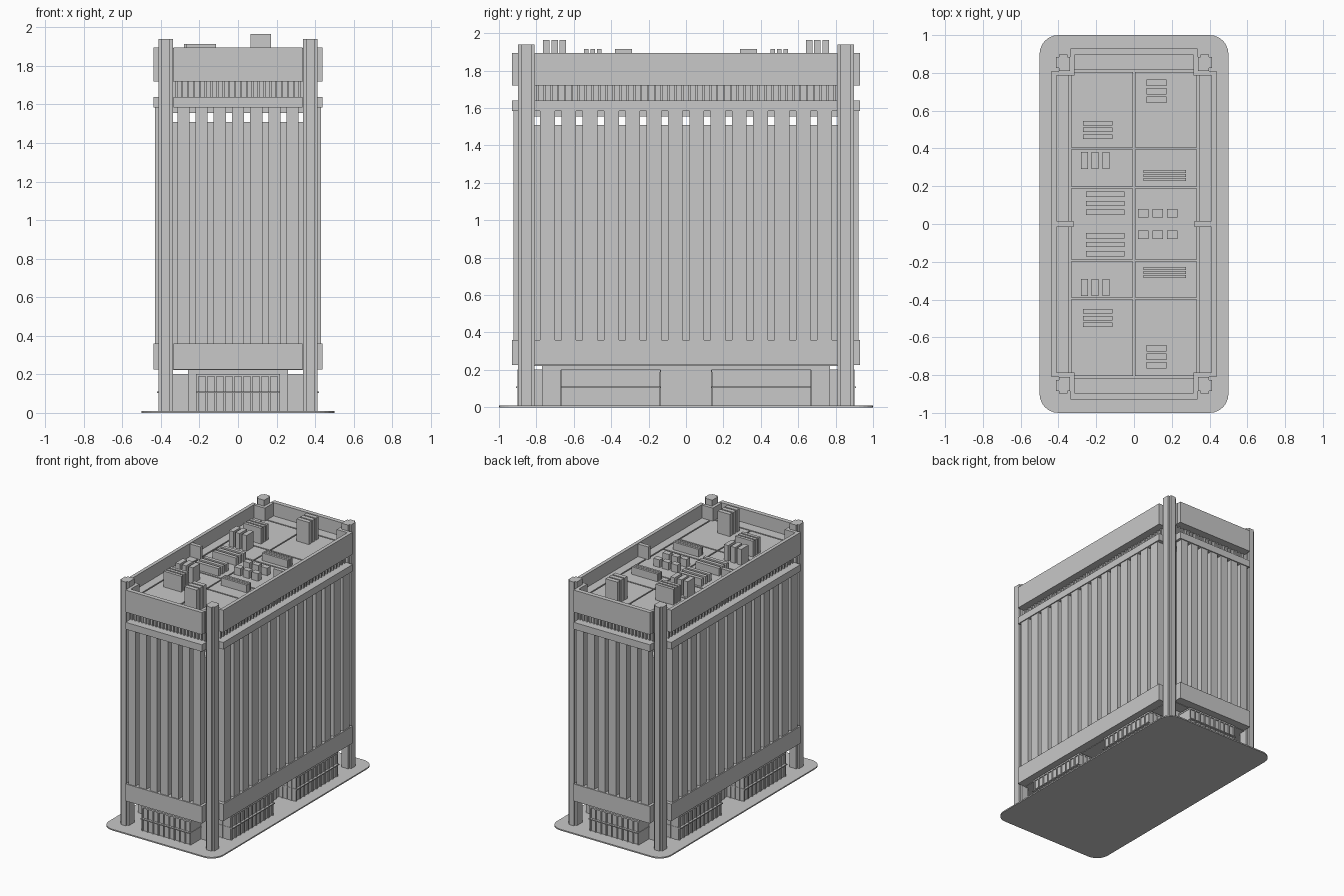
import bpy, bmesh, math

if "Cube" in bpy.data.objects:
    bpy.data.objects.remove(bpy.data.objects["Cube"])

grey = bpy.data.materials.new("concrete grey")
grey.diffuse_color = (0.58, 0.58, 0.58, 1)
grey.use_nodes = True
grey.node_tree.nodes["Principled BSDF"].inputs["Base Color"].default_value = grey.diffuse_color


def finish(name, bm):
    bmesh.ops.recalc_face_normals(bm, faces=bm.faces)
    me = bpy.data.meshes.new(name)
    bm.to_mesh(me)
    bm.free()
    me.materials.append(grey)
    ob = bpy.data.objects.new(name, me)
    bpy.context.collection.objects.link(ob)
    return ob


def boxes(name, items):
    """One object from boxes given as (x0, x1, y0, y1, z0, z1)."""
    bm = bmesh.new()
    for x0, x1, y0, y1, z0, z1 in items:
        vs = bmesh.ops.create_cube(bm, size=1)["verts"]
        for v in vs:
            v.co = (x0 + (v.co.x + .5) * (x1 - x0),
                    y0 + (v.co.y + .5) * (y1 - y0),
                    z0 + (v.co.z + .5) * (z1 - z0))
    return finish(name, bm)


def prism(name, outlines, z0, z1):
    bm = bmesh.new()
    for pts in outlines:
        f = bm.faces.new([bm.verts.new((x, y, z0)) for x, y in pts])
        top = bmesh.ops.extrude_face_region(bm, geom=[f])["geom"]
        bmesh.ops.translate(bm, vec=(0, 0, z1 - z0),
                            verts=[g for g in top if isinstance(g, bmesh.types.BMVert)])
    return finish(name, bm)


def ends(x0, x1, d0, d1, z0, z1):
    """Matching boxes on the front and back."""
    return [(x0, x1, -d1, -d0, z0, z1), (x0, x1, d0, d1, z0, z1)]


def sides(y0, y1, d0, d1, z0, z1):
    """Matching boxes on the left and right."""
    return [(-d1, -d0, y0, y1, z0, z1), (d0, d1, y0, y1, z0, z1)]


def mirror_y(items):
    return items + [(a, b, -d, -c, e, f) for a, b, c, d, e, f in items]


def spread(a, b, n):
    return [a + (b - a) * i / (n - 1) for i in range(n)]


X, Y = 0.335, 0.81   # clear half widths between the corner columns

# rounded ground plate
outline = []
for cx, cy, a0 in ((.4, .9, 0), (-.4, .9, 90), (-.4, -.9, 180), (.4, -.9, 270)):
    for i in range(7):
        a = math.radians(a0 + 15 * i)
        outline.append((cx + .1 * math.cos(a), cy + .1 * math.sin(a)))
prism("ground_plate", [outline], 0, .01)

# corner columns with notched corners
n = .015
cols = []
for sx in (-1, 1):
    for sy in (-1, 1):
        a, b, c, d = .338, .413, Y, .898
        p = [(a, c), (b - n, c), (b - n, c + n), (b, c + n), (b, d - n), (b - n, d - n),
             (b - n, d), (a + n, d), (a + n, d - n), (a, d - n)]
        cols.append([(sx * x, sy * y) for x, y in p])
prism("corner_columns", cols, .01, 1.94)

# recessed lobby and its projecting glazed bays
boxes("lobby_core", [(-.26, .26, -.77, .77, .01, .225)])
bays = ends(-.215, .215, .75, .892, .01, .2)
for s in (-1, 1):
    y0, y1 = sorted((s * .14, s * .665))
    bays += sides(y0, y1, .25, .402, .01, .2)
boxes("lobby_bays", bays)

frames = ends(-.218, .218, .74, .91, .102, .11) + ends(-.218, .218, .74, .9, .19, .202)
for x in spread(-.21, .21, 10):
    frames += ends(x - .005, x + .005, .885, .9, .01, .2)
for s in (-1, 1):
    y0, y1 = sorted((s * .137, s * .668))
    frames += sides(y0, y1, .25, .42, .102, .11) + sides(y0, y1, .25, .41, .19, .202)
    for y in spread(y0 + .01, y1 - .01, 11):
        frames += sides(y - .005, y + .005, .395, .41, .01, .2)
    # mullions on the bay ends
    for y in (y0 + .003, y1 - .003):
        for x in (.29, .33, .37):
            frames += sides(y - .005, y + .005, x - .005, x + .005, .01, .2)
boxes("lobby_frames", frames)

# entrance doors and handles
doors = []
for s in (-1, 1):
    doors += sides(min(s * .005, s * .1), max(s * .005, s * .1), .26, .267, .01, .18)
    doors += sides(s * .035 - .003, s * .035 + .003, .265, .275, .095, .105)
boxes("entrance_doors", doors)

# recessed tower body behind the ribs
boxes("tower_body", [(-.37, .37, -.86, .86, .222, 1.51)])

# bottom spandrels and top caps
boxes("lower_spandrels", ends(-X, X, .85, .93, .225, .36) + sides(-Y, Y, .36, .438, .225, .36))
boxes("rib_caps", ends(-X, X, .86, .93, 1.585, 1.64) + sides(-Y, Y, .37, .438, 1.585, 1.64))

# vertical facade ribs
ribs = []
for i in range(7):
    x = (i - 3) * .0945
    ribs += ends(x - .0315, x + .0315, .86, .922, .35, 1.6)
for i in range(14):
    y = (i - 6.5) * .114
    ribs += sides(y - .0395, y + .0395, .37, .43, .35, 1.6)
boxes("facade_ribs", ribs)

# upper storey set back under the parapet, with mullions
boxes("upper_storey", [(-.37, .37, -.86, .86, 1.555, 1.775)])
mull = []
for x in spread(-.32, .32, 22):
    mull += ends(x - .005, x + .005, .855, .872, 1.6, 1.725)
for y in spread(-.795, .795, 44):
    mull += sides(y - .006, y + .006, .365, .382, 1.6, 1.725)
boxes("upper_mullions", mull)

# parapet walls with an inner ledge
boxes("parapet", ends(-X, X, .895, .93, 1.72, 1.895) + sides(-Y, Y, .41, .438, 1.72, 1.895))
boxes("parapet_ledge", ends(-X, X, .815, .9, 1.72, 1.79) + sides(-Y, Y, .343, .415, 1.72, 1.79))

# inner corner returns and middle posts
posts = sides(-.015, .015, .32, .412, 1.77, 1.89)
for s in (-1, 1):
    y0, y1 = sorted((s * .785, s * .81))
    posts += sides(y0, y1, .315, .43, 1.72, 1.893)
    y0, y1 = sorted((s * .785, s * .9))
    posts += sides(y0, y1, .315, .34, 1.72, 1.893)
boxes("parapet_posts", posts)

# roof slabs separated by grooves
slabs, g = [], .005
rows = (-.81, -.395, -.193, .193, .4, .81)
for y0, y1 in zip(rows, rows[1:]):
    slabs += sides(y0 + g, y1 - g, g, .343 - 2 * g, 1.765, 1.79)
boxes("roof_slabs", slabs)

# rooftop equipment in mirrored groups
R = 1.785
boxes("narrow_vents", mirror_y([(-.27, -.115, y - .012, y + .012, R, 1.915)
                                for y in (.463, .498, .533)]))
boxes("upright_units", mirror_y([(x - .019, x + .019, .29, .38, R, 1.915)
                                 for x in (-.262, -.207, -.148)]))
boxes("long_units", mirror_y([(-.255, -.05, y - .014, y + .014, R, 1.85)
                              for y in (.062, .108, .157)]))
boxes("tall_units", mirror_y([(.065, .172, y - .017, y + .017, R, 1.965)
                              for y in (.658, .702, .747)]))
boxes("low_louvres", mirror_y([(.05, .275, y - .008, y + .008, R, 1.85)
                               for y in (.236, .257, .278)]))
boxes("small_units", mirror_y([(x - .028, x + .028, .035, .079, R, 1.85)
                               for x in (.049, .125, .203)]))
